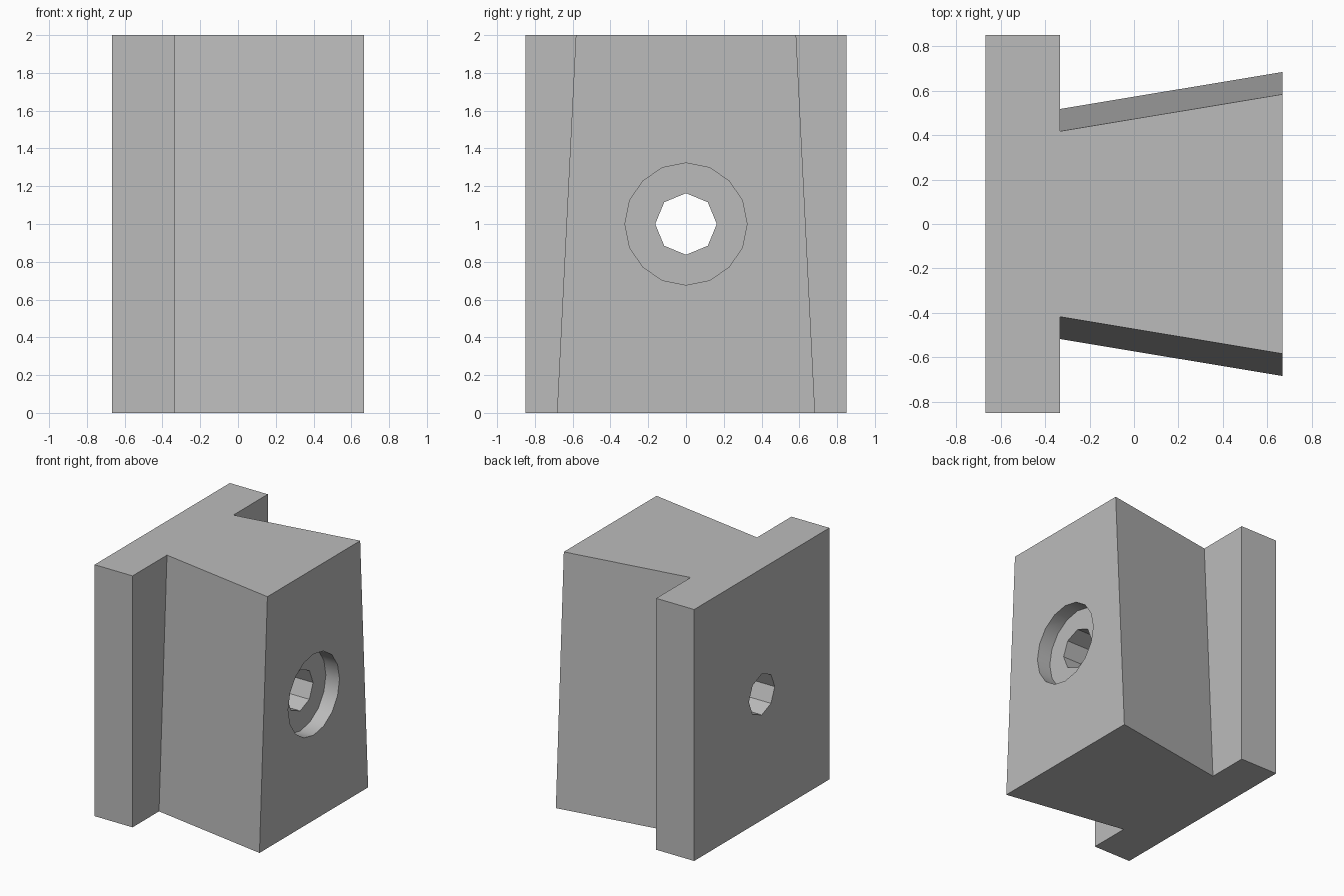
import bpy
import bmesh
from math import pi, radians

if "Cube" in bpy.data.objects:
    bpy.data.objects.remove(bpy.data.objects["Cube"], do_unlink=True)

BACK, STEP, FACE = -0.667, -0.333, 0.667   # plate back, plate front, wedge face
HEIGHT, PLATE_HALF = 2.0, 0.85
BORE_DEPTH = 0.12

grey = bpy.data.materials.new("plain grey")
grey.use_nodes = True
colour = (0.5, 0.5, 0.5, 1)
grey.diffuse_color = colour
grey.node_tree.nodes["Principled BSDF"].inputs["Base Color"].default_value = colour


def outline(taper):
    """Plan outline of the plate with its dovetail, narrowed by taper."""
    half = [(BACK, PLATE_HALF), (STEP, PLATE_HALF),
            (STEP, 0.517 - taper), (FACE, 0.683 - taper)]
    return half + [(x, -y) for x, y in reversed(half)]


# Plate and tapered dovetail as one solid
bm = bmesh.new()
bottom = [bm.verts.new((x, y, 0)) for x, y in outline(0)]
top = [bm.verts.new((x, y, HEIGHT)) for x, y in outline(0.1)]
bm.faces.new(bottom)
bm.faces.new(top)
for i in range(len(bottom)):
    j = (i + 1) % len(bottom)
    bm.faces.new((bottom[i], bottom[j], top[j], top[i]))
bmesh.ops.recalc_face_normals(bm, faces=bm.faces)
mesh = bpy.data.meshes.new("dovetail_block")
bm.to_mesh(mesh)
bm.free()
mesh.materials.append(grey)
block = bpy.data.objects.new("dovetail_block", mesh)
bpy.context.collection.objects.link(block)


def drill(name, sides, radius, x0, x1):
    """Cut a hole along x, with corners on the y and z axes."""
    bpy.ops.mesh.primitive_cylinder_add(
        vertices=sides, radius=radius, depth=x1 - x0,
        location=((x0 + x1) / 2, 0, HEIGHT / 2), rotation=(0, pi / 2, 0))
    cutter = bpy.context.object
    cutter.name = name
    cutter.hide_render = True
    cutter.data.materials.append(grey)
    mod = block.modifiers.new(name, 'BOOLEAN')
    mod.operation, mod.solver, mod.object = 'DIFFERENCE', 'EXACT', cutter
    bpy.ops.object.select_all(action='DESELECT')
    block.select_set(True)
    bpy.context.view_layer.objects.active = block
    bpy.ops.object.modifier_apply(modifier=name)
    bpy.data.objects.remove(cutter, do_unlink=True)


# Screw hole right through, and the counterbore for the screw head
drill("screw_hole", 8, 0.163, BACK - 0.2, FACE + 0.2)
drill("counterbore", 16, 0.323, FACE - BORE_DEPTH, FACE + 0.2)

bpy.ops.object.shade_smooth_by_angle(angle=radians(30))
